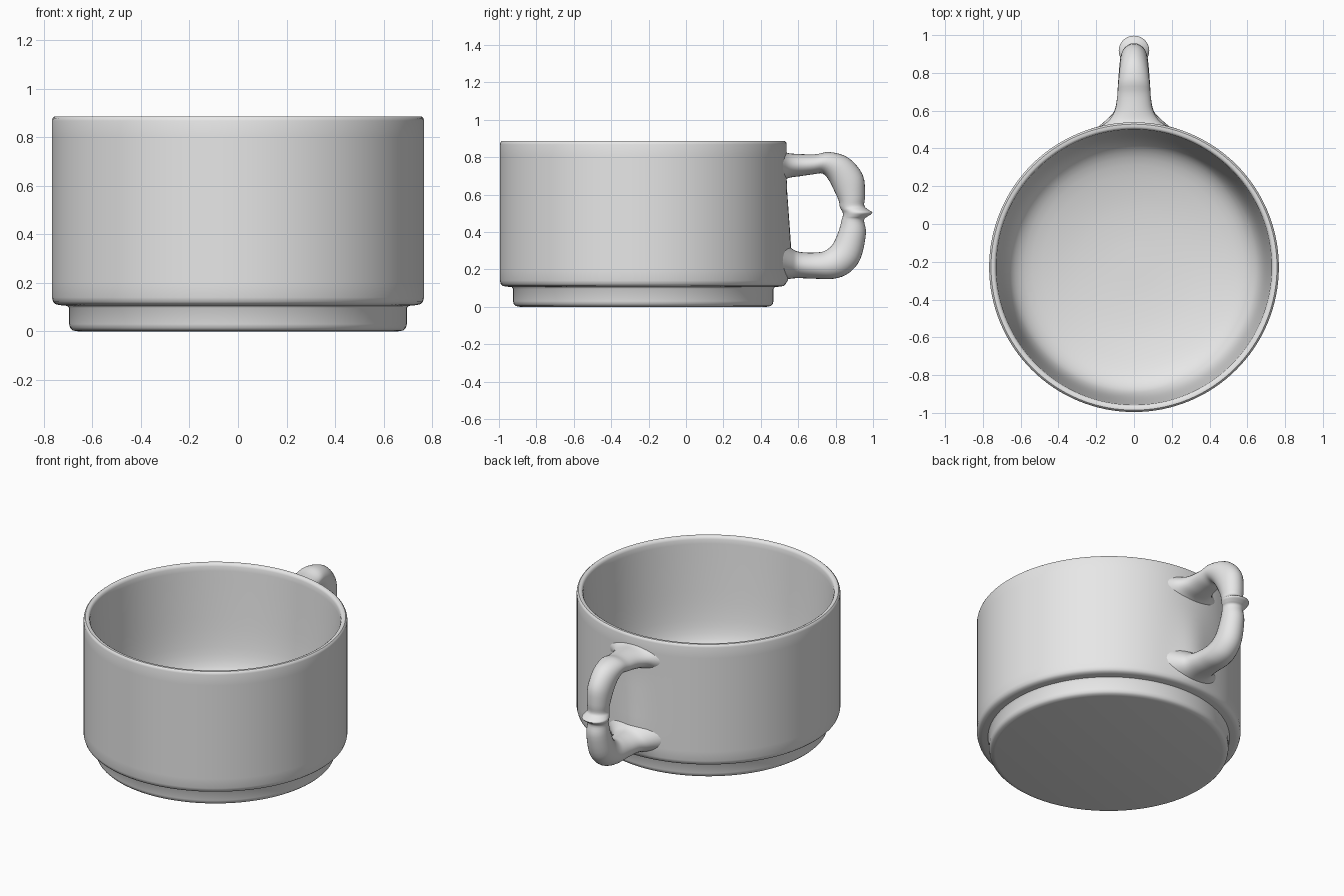
import bpy, bmesh, math
from mathutils import Vector

CY = -0.2285   # cup axis position in y
SEG = 128

clay = bpy.data.materials.new("light_grey")
clay.diffuse_color = (0.8, 0.8, 0.8, 1)


def finish(bm, name, angle):
    bmesh.ops.recalc_face_normals(bm, faces=bm.faces)
    mesh = bpy.data.meshes.new(name)
    bm.to_mesh(mesh)
    bm.free()
    mesh.materials.append(clay)
    ob = bpy.data.objects.new(name, mesh)
    bpy.context.collection.objects.link(ob)
    bpy.ops.object.select_all(action='DESELECT')
    ob.select_set(True)
    bpy.context.view_layer.objects.active = ob
    bpy.ops.object.shade_smooth_by_angle(angle=math.radians(angle))
    return ob


def catmull(points, steps):
    """Smooth a list of equal-length tuples."""
    pts = [Vector(p) for p in points]
    out = []
    for i in range(len(pts) - 1):
        a, b, c, d = pts[max(i - 1, 0)], pts[i], pts[i + 1], pts[min(i + 2, len(pts) - 1)]
        for k in range(steps):
            t = k / steps
            out.append(0.5 * (2 * b + (c - a) * t + (2 * a - 5 * b + 4 * c - d) * t * t
                              + (3 * b - a - 3 * c + d) * t ** 3))
    return out + [pts[-1]]


def bridge(bm, r0, r1):
    n = len(r0)
    for i in range(n):
        bm.faces.new((r0[i], r0[(i + 1) % n], r1[(i + 1) % n], r1[i]))


# cup body: lathed (radius, height) profile, from under the foot up and into the bowl
outside = [(0.66, 0.0), (0.682, 0.004), (0.692, 0.014), (0.696, 0.03), (0.696, 0.095),
           (0.703, 0.105), (0.735, 0.108), (0.752, 0.112), (0.762, 0.122), (0.767, 0.14)]
outside += [(0.767, 0.14 + 0.06 * i) for i in range(1, 12)]
rim = [(0.767, 0.868), (0.764, 0.879), (0.757, 0.885), (0.742, 0.885), (0.734, 0.880), (0.729, 0.868)]
bowl = [tuple(p) for p in catmull([(0.727, 0.84), (0.712, 0.62), (0.695, 0.42), (0.672, 0.29),
                                   (0.63, 0.215), (0.54, 0.165), (0.36, 0.125), (0.18, 0.108),
                                   (0.04, 0.105)], 3)]
bm = bmesh.new()
rings = []
for r, z in outside + rim + bowl:
    ring = []
    for i in range(SEG):
        a = 2 * math.pi * i / SEG
        x, y = r * math.cos(a), CY + r * math.sin(a)
        # wall swells gently where the lower end of the handle joins
        if r > 0.766 and y > 0:
            rise = min(1, max(0, (0.65 - z) / 0.35)) * min(1, max(0, (z - 0.13) / 0.05))
            y += 0.025 * rise * math.exp(-(x / 0.11) ** 2)
        ring.append(bm.verts.new((x, y, z)))
    rings.append(ring)
for r0, r1 in zip(rings, rings[1:]):
    bridge(bm, r0, r1)
bm.faces.new(rings[0])
bm.faces.new(rings[-1])
finish(bm, "cup_body", 40)

# handle: stations of outer edge (y, z), inner edge (y, z) and half width in x
stations = [
    (0.505, 0.84, 0.505, 0.66, 0.20),
    (0.545, 0.822, 0.548, 0.688, 0.135),
    (0.60, 0.817, 0.61, 0.698, 0.10),
    (0.69, 0.815, 0.68, 0.708, 0.088),
    (0.77, 0.827, 0.73, 0.712, 0.083),
    (0.87, 0.795, 0.765, 0.675, 0.077),
    (0.945, 0.705, 0.795, 0.615, 0.072),
    (0.957, 0.60, 0.817, 0.565, 0.066),
    (0.953, 0.543, 0.822, 0.535, 0.062),
    (0.97, 0.522, 0.83, 0.518, 0.072),
    (0.997, 0.503, 0.838, 0.503, 0.081),
    (0.97, 0.482, 0.838, 0.484, 0.072),
    (0.952, 0.462, 0.832, 0.464, 0.063),
    (0.962, 0.39, 0.818, 0.41, 0.068),
    (0.932, 0.255, 0.785, 0.335, 0.075),
    (0.87, 0.18, 0.74, 0.298, 0.08),
    (0.79, 0.15, 0.69, 0.29, 0.085),
    (0.69, 0.150, 0.64, 0.29, 0.09),
    (0.60, 0.153, 0.595, 0.296, 0.105),
    (0.55, 0.148, 0.565, 0.312, 0.14),
    (0.505, 0.135, 0.505, 0.36, 0.20),
]
bm = bmesh.new()
rings = []
N = 28
for oy, oz, iy, iz, w in catmull(stations, 4):
    ring = []
    for i in range(N):
        a = 2 * math.pi * i / N
        t = 0.5 + 0.5 * math.cos(a)
        ring.append(bm.verts.new((w * math.sin(a), iy + (oy - iy) * t, iz + (oz - iz) * t)))
    rings.append(ring)
for r0, r1 in zip(rings, rings[1:]):
    bridge(bm, r0, r1)
bm.faces.new(rings[0])
bm.faces.new(rings[-1])
finish(bm, "handle", 60)
